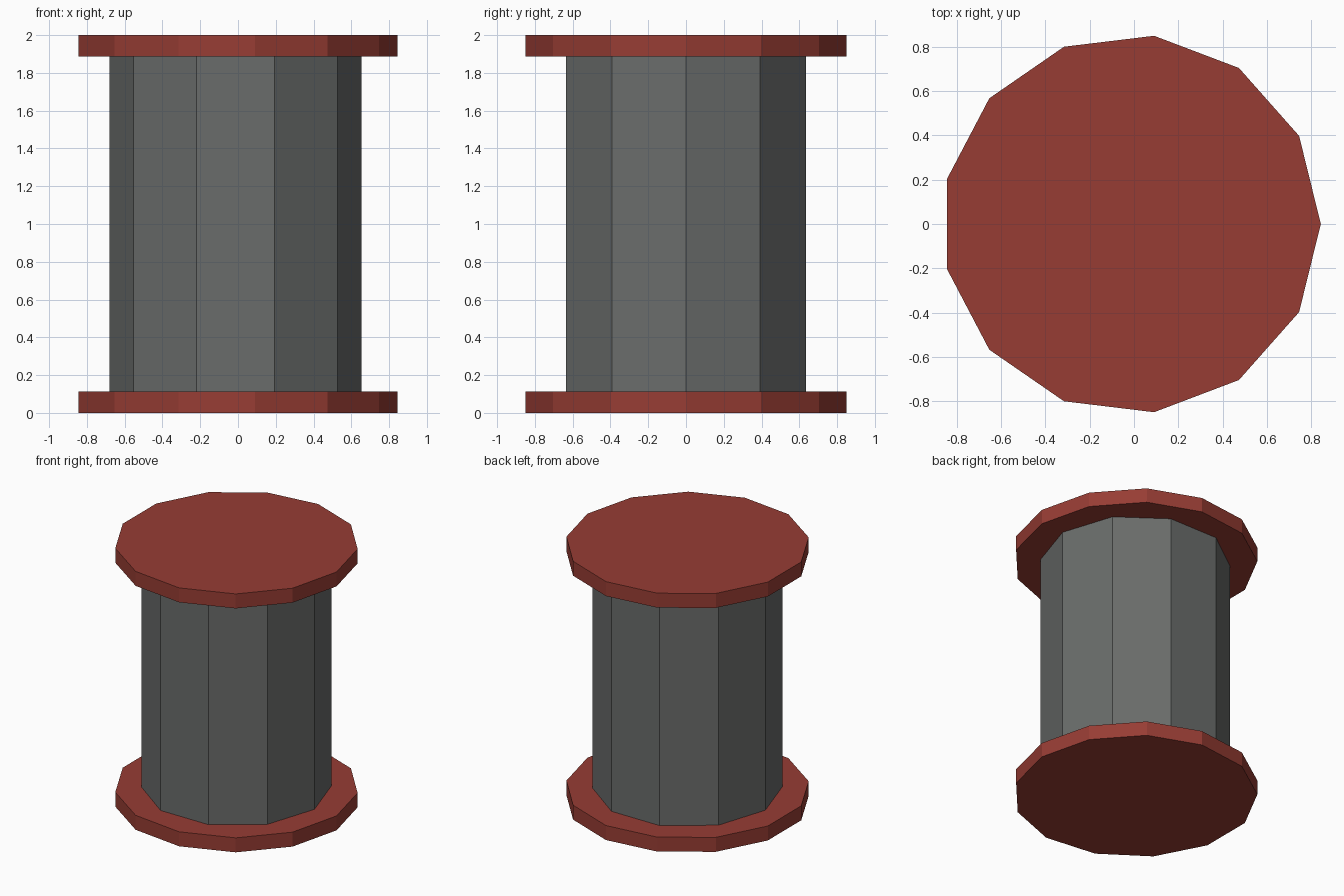
import bpy
import math

if "Cube" in bpy.data.objects:
    bpy.data.objects.remove(bpy.data.objects["Cube"])

CENTRE_X = -0.0125   # odd-sided flanges shift the axis slightly
HEIGHT = 2.0
FLANGE = 0.112


def paint(name, colour):
    mat = bpy.data.materials.new(name)
    mat.diffuse_color = (*colour, 1)
    mat.use_nodes = True
    mat.node_tree.nodes["Principled BSDF"].inputs["Base Color"].default_value = mat.diffuse_color
    return mat


red = paint("flange_red", (0.31, 0.046, 0.034))
dark_grey = paint("core_dark_grey", (0.144, 0.151, 0.147))


def prism(name, sides, radius, z0, z1, material):
    """Flat-sided cylinder with one corner pointing along +x."""
    bpy.ops.mesh.primitive_cylinder_add(
        vertices=sides, radius=radius, depth=z1 - z0,
        location=(CENTRE_X, 0, (z0 + z1) / 2),
        rotation=(0, 0, -math.pi / 2))
    obj = bpy.context.object
    obj.name = name
    obj.data.materials.append(material)
    return obj


# Ten-sided drum core
prism("drum_core", 10, 0.667, FLANGE, HEIGHT - FLANGE, dark_grey)

# Thirteen-sided end flanges
prism("bottom_flange", 13, 0.856, 0, FLANGE, red)
prism("top_flange", 13, 0.856, HEIGHT - FLANGE, HEIGHT, red)
